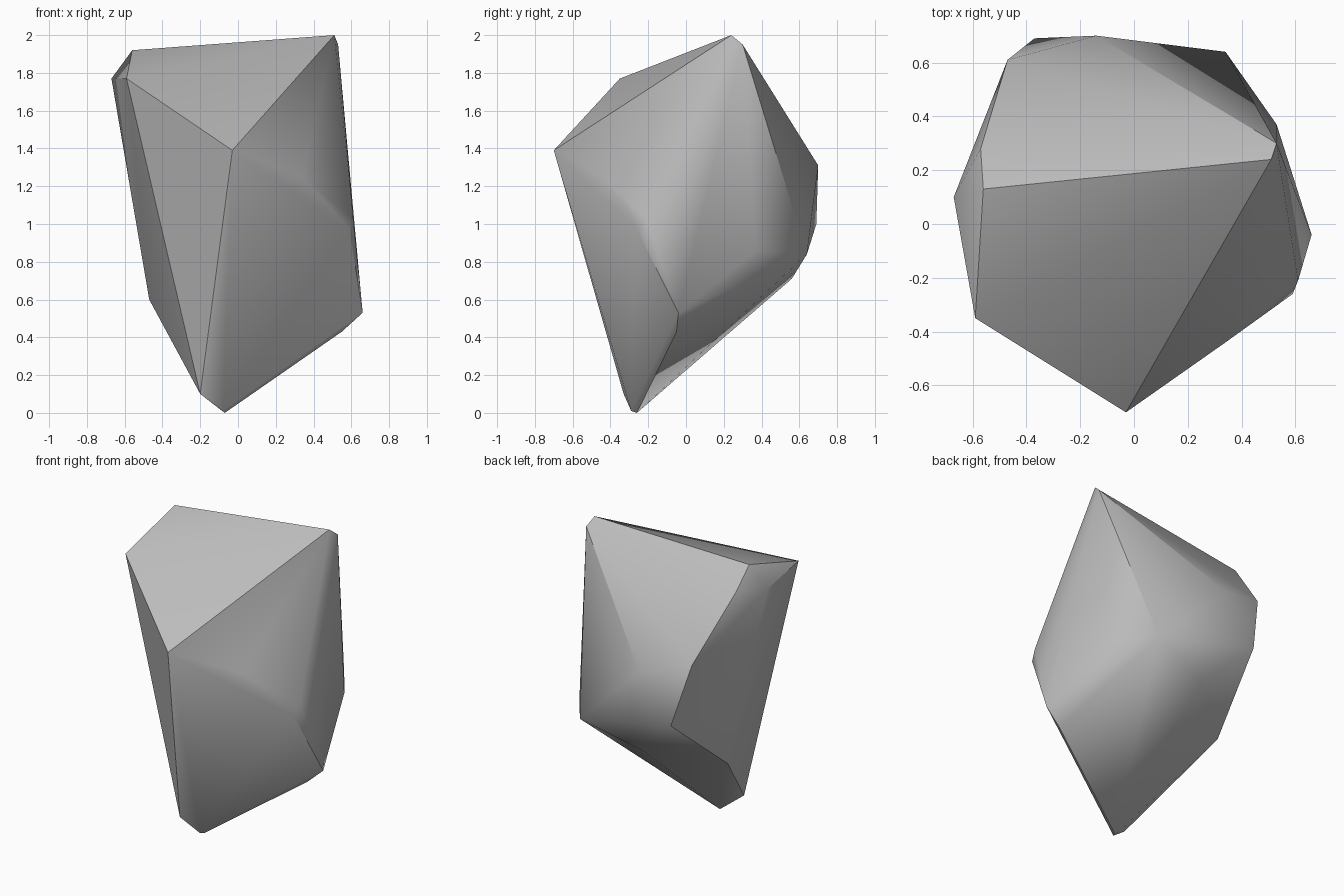
import bpy
import bmesh
import math

# Remove only the default cube
default_cube = bpy.data.objects.get("Cube")
if default_cube:
    bpy.data.objects.remove(default_cube, do_unlink=True)

# Plain stone grey
stone = bpy.data.materials.new("stone_grey")
stone.use_nodes = True
grey = (0.5, 0.5, 0.5, 1)
stone.diffuse_color = grey
stone.node_tree.nodes["Principled BSDF"].inputs["Base Color"].default_value = grey

# Corners of the boulder, grouped by where they sit on the rock
peak = [(.51, .24, 2), (.53, .3, 1.95)]
left_shoulder = [(-.59, -.35, 1.77), (-.67, .1, 1.77), (-.56, .13, 1.92), (-.57, .28, 1.8)]
front_ridge = [(-.03, -.7, 1.39), (.34, -.44, 1.25), (.59, -.26, .97), (.61, -.21, 1.03)]
back_ridge = [(-.47, .61, 1.4), (-.14, .7, 1.31), (-.37, .69, 1), (.34, .64, .84), (.53, .37, .86)]
lower_flank = [(.66, -.04, .53), (.55, -.05, .43), (-.06, .56, .71), (-.47, .23, .6)]
foot = [(-.2, -.33, .1), (-.07, -.26, 0), (-.08, -.29, .01)]

# Wrap the corners in a faceted skin
bm = bmesh.new()
for group in (peak, left_shoulder, front_ridge, back_ridge, lower_flank, foot):
    for corner in group:
        bm.verts.new(corner)
hull = bmesh.ops.convex_hull(bm, input=bm.verts)
loose = {v for v in hull["geom_interior"] if isinstance(v, bmesh.types.BMVert)}
bmesh.ops.delete(bm, geom=list(loose), context="VERTS")
bmesh.ops.recalc_face_normals(bm, faces=bm.faces)

mesh = bpy.data.meshes.new("boulder")
bm.to_mesh(mesh)
bm.free()
mesh.materials.append(stone)
boulder = bpy.data.objects.new("boulder", mesh)
bpy.context.collection.objects.link(boulder)

# Soften shallow edges and keep the steep ones crisp
bpy.ops.object.select_all(action="DESELECT")
boulder.select_set(True)
bpy.context.view_layer.objects.active = boulder
bpy.ops.object.shade_smooth_by_angle(angle=math.radians(30))
